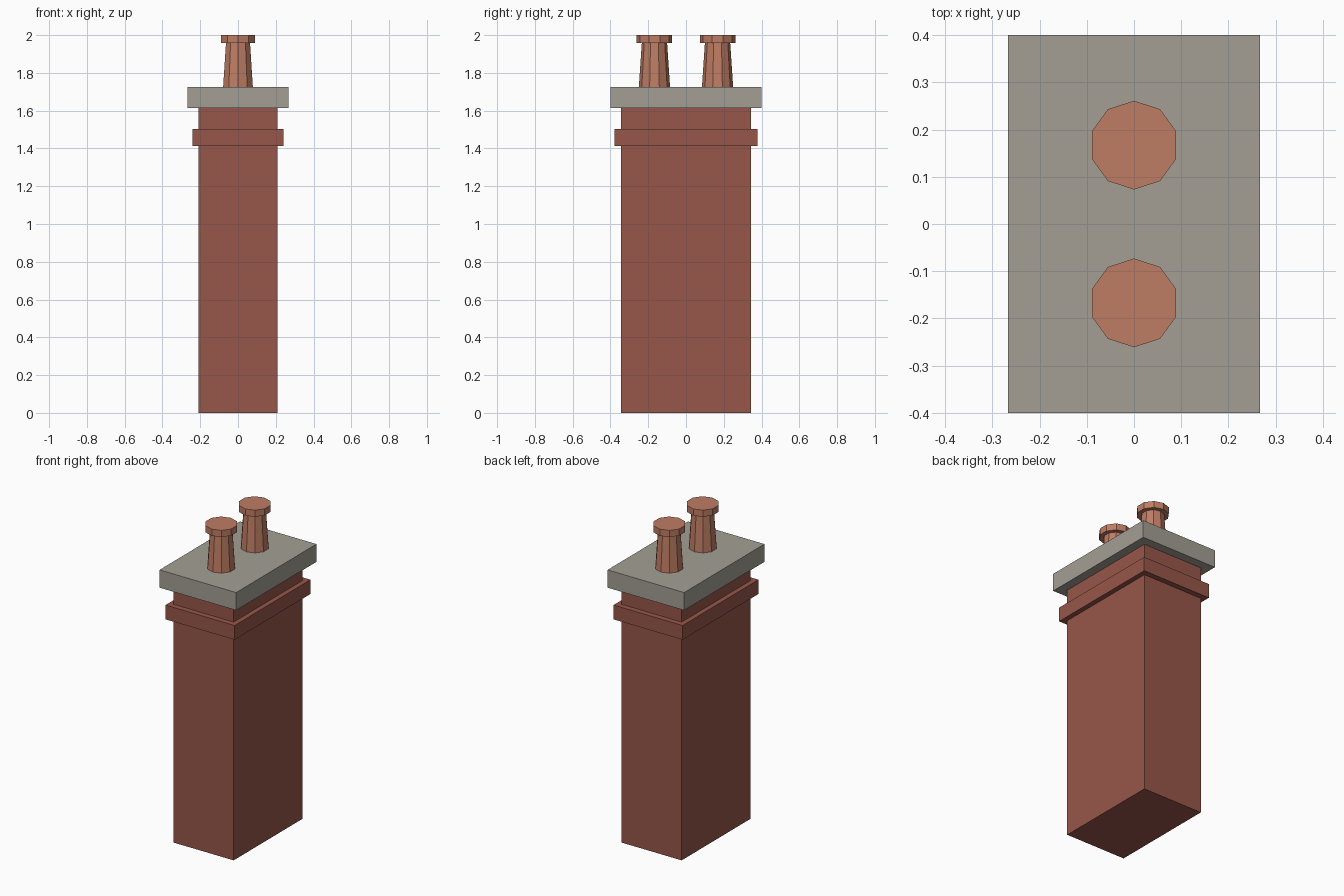
import bpy
import bmesh
from math import pi, sin, cos

cube = bpy.data.objects.get("Cube")
if cube:
    bpy.data.objects.remove(cube, do_unlink=True)


def make_material(name, colour):
    mat = bpy.data.materials.new(name)
    mat.use_nodes = True
    mat.diffuse_color = colour
    mat.node_tree.nodes["Principled BSDF"].inputs["Base Color"].default_value = colour
    return mat


brick = make_material("red_brick", (0.31, 0.093, 0.068, 1))
stone = make_material("grey_stone", (0.37, 0.347, 0.30, 1))
clay = make_material("terracotta", (0.52, 0.205, 0.127, 1))


def add_object(name, bm, mat, location=(0, 0, 0)):
    bmesh.ops.recalc_face_normals(bm, faces=bm.faces)
    mesh = bpy.data.meshes.new(name)
    bm.to_mesh(mesh)
    bm.free()
    mesh.materials.append(mat)
    obj = bpy.data.objects.new(name, mesh)
    obj.location = location
    bpy.context.collection.objects.link(obj)


def add_block(name, half_x, half_y, bottom, top, mat):
    bm = bmesh.new()
    bmesh.ops.create_cube(bm, size=2)
    bmesh.ops.scale(bm, vec=(half_x, half_y, (top - bottom) / 2), verts=bm.verts)
    add_object(name, bm, mat, (0, 0, (top + bottom) / 2))


def add_pot(name, y, profile, sides=10):
    # Stack of rings with a corner facing the back, closed at both ends
    bm = bmesh.new()
    angles = [2 * pi * i / sides for i in range(sides)]
    rings = [[bm.verts.new((r * sin(a), r * cos(a), z)) for a in angles]
             for r, z in profile]
    for low, high in zip(rings, rings[1:]):
        for i in range(sides):
            j = (i + 1) % sides
            bm.faces.new((low[i], low[j], high[j], high[i]))
    bm.faces.new(rings[0])
    bm.faces.new(rings[-1])
    add_object(name, bm, clay, (0, y, 0))


# Brick shaft, projecting course and stone slab
add_block("brick_shaft", 0.21, 0.343, 0, 1.62, brick)
add_block("brick_band", 0.241, 0.378, 1.412, 1.502, brick)
add_block("stone_cap", 0.267, 0.4, 1.613, 1.725, stone)

# Tapered pots with a wider rim
pot_profile = [(0.083, 1.72), (0.067, 1.958), (0.094, 1.958), (0.094, 2.0)]
add_pot("front_pot", -0.167, pot_profile)
add_pot("back_pot", 0.167, pot_profile)
